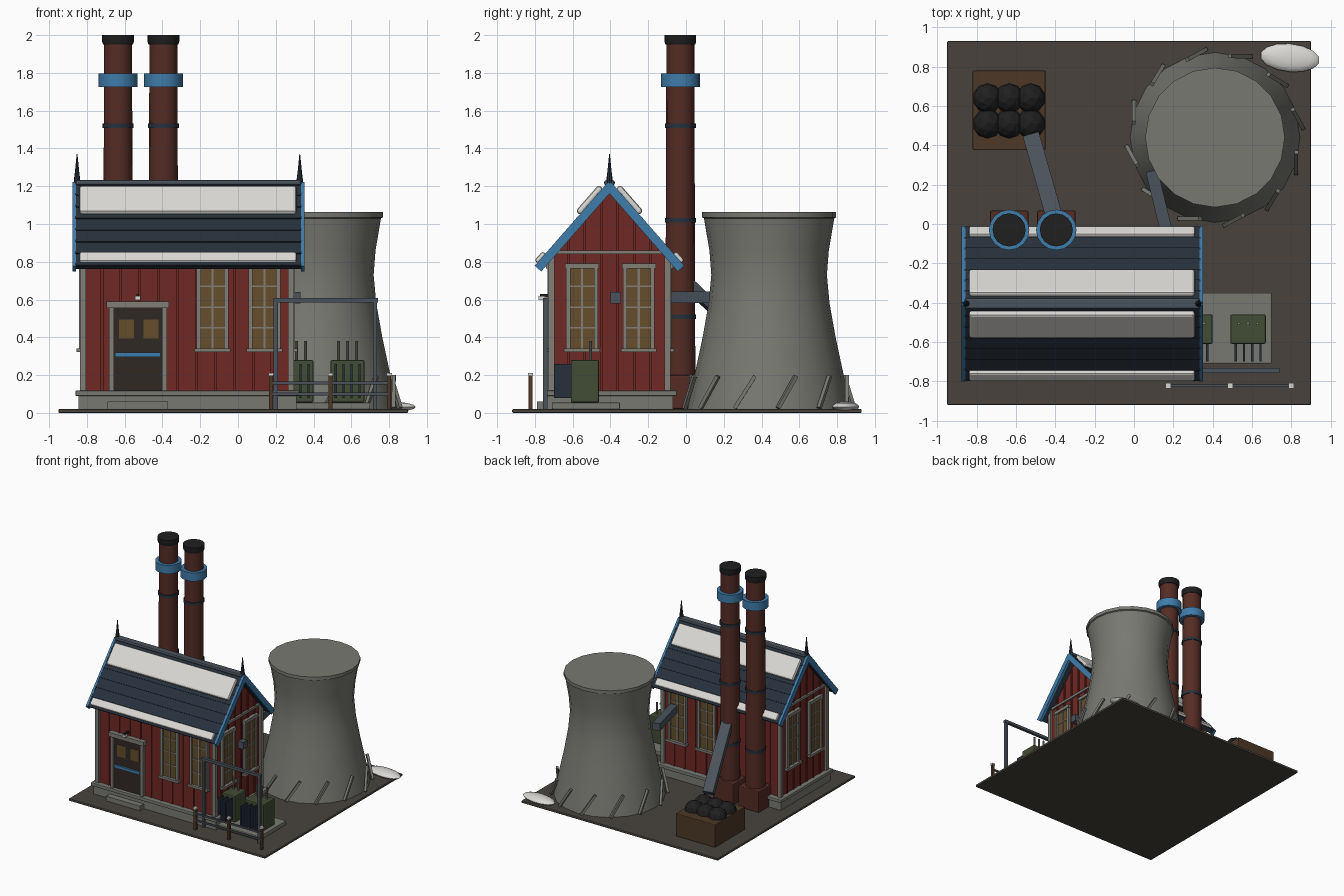
import bpy, bmesh
from math import sin, cos, pi, atan2, radians
from mathutils import Vector

if "Cube" in bpy.data.objects:
    bpy.data.objects.remove(bpy.data.objects["Cube"])


def mat(name, r, g, b):
    m = bpy.data.materials.new(name)
    m.diffuse_color = (r, g, b, 1)
    m.use_nodes = True
    m.node_tree.nodes["Principled BSDF"].inputs["Base Color"].default_value = m.diffuse_color
    return m


RED = mat("red", .16, .022, .018)
BRICK = mat("brick", .09, .025, .018)
NAVY = mat("navy", .02, .03, .045)
BLUE = mat("blue", .05, .2, .4)
STONE = mat("stone", .19, .19, .17)
TRIM = mat("trim", .22, .21, .18)
SNOW = mat("snow", .7, .69, .66)
EARTH = mat("earth", .065, .055, .045)
BLACK = mat("black", .014, .014, .014)
WOOD = mat("wood", .075, .04, .02)
DOOR = mat("door", .03, .022, .018)
GLASS = mat("glass", .13, .075, .025)
GREEN = mat("green", .055, .075, .035)
STEEL = mat("steel", .07, .085, .105)


def add(name, bm, m, bevel=0, smooth=False):
    bmesh.ops.recalc_face_normals(bm, faces=bm.faces)
    me = bpy.data.meshes.new(name)
    bm.to_mesh(me)
    bm.free()
    o = bpy.data.objects.new(name, me)
    bpy.context.collection.objects.link(o)
    me.materials.append(m)
    if bevel:
        b = o.modifiers.new("bevel", 'BEVEL')
        b.width, b.segments = bevel, 2
    if smooth:
        bpy.context.view_layer.objects.active = o
        o.select_set(True)
        bpy.ops.object.shade_smooth_by_angle(angle=radians(40))
        o.select_set(False)
    return o


def box(name, x0, x1, y0, y1, z0, z1, m, bevel=0):
    bm = bmesh.new()
    bmesh.ops.create_cube(bm, size=1)
    for v in bm.verts:
        v.co = ((x0 + x1) / 2 + v.co.x * (x1 - x0), (y0 + y1) / 2 + v.co.y * (y1 - y0),
                (z0 + z1) / 2 + v.co.z * (z1 - z0))
    return add(name, bm, m, bevel)


def lathe(name, x, y, profile, m, n=16):
    bm = bmesh.new()
    rings = [[bm.verts.new((x + r * cos(2 * pi * i / n), y + r * sin(2 * pi * i / n), z))
              for i in range(n)] for r, z in profile]
    for a, b in zip(rings, rings[1:]):
        for i in range(n):
            bm.faces.new((a[i], a[(i + 1) % n], b[(i + 1) % n], b[i]))
    bm.faces.new(rings[0])
    bm.faces.new(rings[-1])
    return add(name, bm, m, smooth=True)


def beam(name, a, b, w, h, m):
    a, b = Vector(a), Vector(b)
    o = box(name, -w / 2, w / 2, -h / 2, h / 2, -(b - a).length / 2, (b - a).length / 2, m)
    o.rotation_euler = (b - a).to_track_quat('Z', 'Y').to_euler()
    o.location = (a + b) / 2
    return o


# ground plate and snow patch
box("ground_plate", -.95, .90, -.92, .93, 0, .02, EARTH, .005)
bm = bmesh.new()
bmesh.ops.create_uvsphere(bm, u_segments=14, v_segments=8, radius=1)
for v in bm.verts:
    v.co = (.793 + v.co.x * .152, .845 + v.co.y * .072 - v.co.x * .012, .032 + v.co.z * .028)
add("snow_patch", bm, SNOW, smooth=True)

# building: plinth and gabled wall body
YC, RZ = -.405, 1.21
X0, X1, Y0, Y1 = -.82, .28, -.712, -.098
box("plinth", -.845, .31, -.74, -.07, .02, .095, STONE)
box("plinth_cap", -.86, .325, -.755, -.05, .09, .118, STONE, .005)
bm = bmesh.new()
section = [(Y0, .1), (Y1, .1), (Y1, .85), (YC, 1.19), (Y0, .85)]
face = bm.faces.new([bm.verts.new((X0, y, z)) for y, z in section])
ext = bmesh.ops.extrude_face_region(bm, geom=[face])["geom"]
bmesh.ops.translate(bm, vec=(X1 - X0, 0, 0), verts=[v for v in ext if isinstance(v, bmesh.types.BMVert)])
add("walls", bm, RED)

FRONT, BACK = ('y', -1, Y0), ('y', 1, Y1)
LEFT, RIGHT = ('x', -1, X0), ('x', 1, X1)


def on_wall(name, wall, u0, u1, z0, z1, d0, d1, m):
    axis, s, p = wall
    a, b = sorted((p + s * d0, p + s * d1))
    if axis == 'y':
        return box(name, u0, u1, a, b, z0, z1, m)
    return box(name, a, b, u0, u1, z0, z1, m)


# plank battens
for i in range(1, 11):
    x = X0 + (X1 - X0) * i / 11
    for w in (FRONT, BACK):
        on_wall("wall_batten", w, x - .007, x + .007, .11, .84, 0, .008, RED)
for i in range(1, 7):
    y = Y0 + (Y1 - Y0) * i / 7
    for w in (LEFT, RIGHT):
        on_wall("gable_batten", w, y - .007, y + .007, .11, 1.17 - abs(y - YC) * 1.14, 0, .008, RED)

# corner posts and gable bands
for x in (X0, X1):
    for y in (Y0, Y1):
        box("corner_post", x - .016, x + .02 - .004, y - .016, y + .016, .11, .84, TRIM)
for w in (LEFT, RIGHT):
    on_wall("gable_band", w, -.725, -.085, .84, .86, -.01, .016, TRIM)


# windows with frame, glass and muntins
def window(wall, c):
    on_wall("window_glass", wall, c - .07, c + .07, .34, .77, 0, .01, GLASS)
    for s in (-1, 1):
        on_wall("window_jamb", wall, c + s * .073 - .011, c + s * .073 + .011, .34, .77, 0, .022, TRIM)
    on_wall("window_header", wall, c - .09, c + .09, .765, .792, 0, .028, TRIM)
    on_wall("window_sill", wall, c - .095, c + .095, .322, .342, 0, .035, TRIM)
    on_wall("window_muntin", wall, c - .006, c + .006, .34, .77, 0, .016, TRIM)
    for z in (.45, .56, .67):
        on_wall("window_bar", wall, c - .07, c + .07, z - .004, z + .004, 0, .015, TRIM)


for w in (FRONT, BACK):
    for c in (-.135, .14):
        window(w, c)
for w in (LEFT, RIGHT):
    for c in (-.55, -.25):
        window(w, c)
on_wall("meter_box", RIGHT, -.40, -.345, .58, .64, 0, .05, STEEL)

# front door
on_wall("door_leaf", FRONT, -.665, -.395, .11, .56, 0, .014, DOOR)
for x in (-.67, -.39):
    on_wall("door_jamb", FRONT, x - .013, x + .013, .11, .56, 0, .03, TRIM)
on_wall("door_header", FRONT, -.695, -.365, .555, .59, 0, .04, TRIM)
for x in (-.59, -.46):
    on_wall("door_pane", FRONT, x - .04, x + .04, .395, .495, .01, .018, GLASS)
on_wall("door_push_bar", FRONT, -.65, -.41, .295, .32, .01, .03, BLUE)
on_wall("door_lamp_arm", FRONT, -.537, -.525, .61, .63, 0, .06, BLACK)
on_wall("door_lamp", FRONT, -.545, -.517, .598, .618, .035, .068, SNOW)
box("door_step", -.69, -.37, -.79, -.74, .02, .06, STONE)

# roof: sloped boxes placed along each slope (d) and above it (h)
TH = atan2(.44, .385)


def slope(name, s, d0, d1, h0, h1, x0, x1, m, bevel=0, tilt=0):
    o = box(name, x0, x1, -(d1 - d0) / 2, (d1 - d0) / 2, -(h1 - h0) / 2, (h1 - h0) / 2, m, bevel)
    d, h = (d0 + d1) / 2, (h0 + h1) / 2
    o.location = (0, YC + s * (d * cos(TH) + h * sin(TH)), RZ - d * sin(TH) + h * cos(TH))
    o.rotation_euler.x = -s * (TH - tilt)
    return o


for s in (-1, 1):
    slope("roof_slab", s, 0, .575, -.025, .003, -.865, .34, NAVY)
    for i in range(7):
        slope("roof_course", s, i * .082, i * .082 + .088, .0, .012, -.862, .337, NAVY, tilt=.07)
    slope("ridge_snow", s, .04, .225, .005, .042, -.84, .31, SNOW, .015)
    slope("eave_snow", s, .50, .565, .005, .034, -.84, .31, SNOW, .012)
    for x in (-.867, .343):
        slope("barge_board", s, -.005, .585, -.032, .014, x - .009, x + .009, BLUE)
box("ridge_cap", -.86, .335, YC - .028, YC + .028, 1.205, 1.232, STEEL, .01)
for x in (-.852, .327):
    lathe("finial", x, YC, [(.016, 1.2), (.016, 1.24), (.011, 1.28), (.002, 1.37)], NAVY, 8)

# twin chimneys
for x in (-.635, -.395):
    y = -.03
    box("chimney_base", x - .098, x + .098, y - .098, y + .098, .02, .2, BRICK, .008)
    lathe("chimney_stack", x, y, [(.08, .02), (.074, 1.97)], BRICK)
    for z in (.51, 1.02, 1.52):
        lathe("chimney_hoop", x, y, [(.082, z - .012), (.082, z + .012)], NAVY)
    lathe("chimney_blue_band", x, y, [(.103, 1.725), (.103, 1.797)], BLUE)
    lathe("chimney_cap", x, y, [(.079, 1.95), (.084, 1.965), (.084, 2.0)], BLACK)

# cooling tower with slanted foot struts
TX, TY = .412, .44
lathe("cooling_tower", TX, TY, [(.432, .02), (.395, .2), (.352, .4), (.32, .58), (.306, .73),
      (.316, .86), (.345, 1.03), (.355, 1.035), (.355, 1.063)], STONE, 20)
for i in range(12):
    a = radians(6 + 30 * i)
    b = a + .24
    beam("tower_strut", (TX + .45 * cos(a), TY + .45 * sin(a), .025),
         (TX + .42 * cos(b), TY + .42 * sin(b), .195), .02, .02, STONE)

# duct to the tower, coal bin and conveyor
beam("tower_duct", (.18, -.1, .612), (.09, .27, .612), .062, .062, STEEL)
box("coal_bin", -.82, -.45, .375, .78, .02, .215, WOOD, .006)
for x in (-.745, -.635, -.525):
    for y in (.51, .64):
        bm = bmesh.new()
        bmesh.ops.create_icosphere(bm, subdivisions=2, radius=.075)
        bmesh.ops.translate(bm, vec=(x, y, .215), verts=bm.verts)
        add("coal_lump", bm, BLACK)
beam("coal_conveyor", (-.52, .44, .275), (-.395, .0, .695), .085, .055, STEEL)

# transformer yard
box("transformer_pad", .30, .70, -.71, -.35, .02, .055, STONE, .005)
for cx in (.31, .58):
    box("transformer_tank", cx - .09, cx + .09, -.61, -.46, .055, .28, GREEN, .008)
    for i in range(4):
        x = cx - .063 + i * .042
        box("cooling_fin", x - .006, x + .006, -.70, -.60, .08, .26, NAVY)
    for dx in (-.047, 0, .047):
        lathe("bushing", cx + dx, -.505, [(.008, .27), (.008, .38)], TRIM, 8)

# gantry frame and fence
for x in (.2, .725):
    box("gantry_post", x - .011, x + .011, -.756, -.734, .02, .6, STEEL)
box("gantry_beam", .185, .74, -.757, -.733, .585, .608, STEEL)
for x in (.175, .49, .80):
    box("fence_post", x - .011, x + .011, -.834, -.812, .02, .2, WOOD)
    box("fence_post_cap", x - .014, x + .014, -.837, -.809, .197, .21, SNOW)
for z in (.1, .158):
    box("fence_rail", .175, .80, -.829, -.817, z - .007, z + .007, STEEL)
